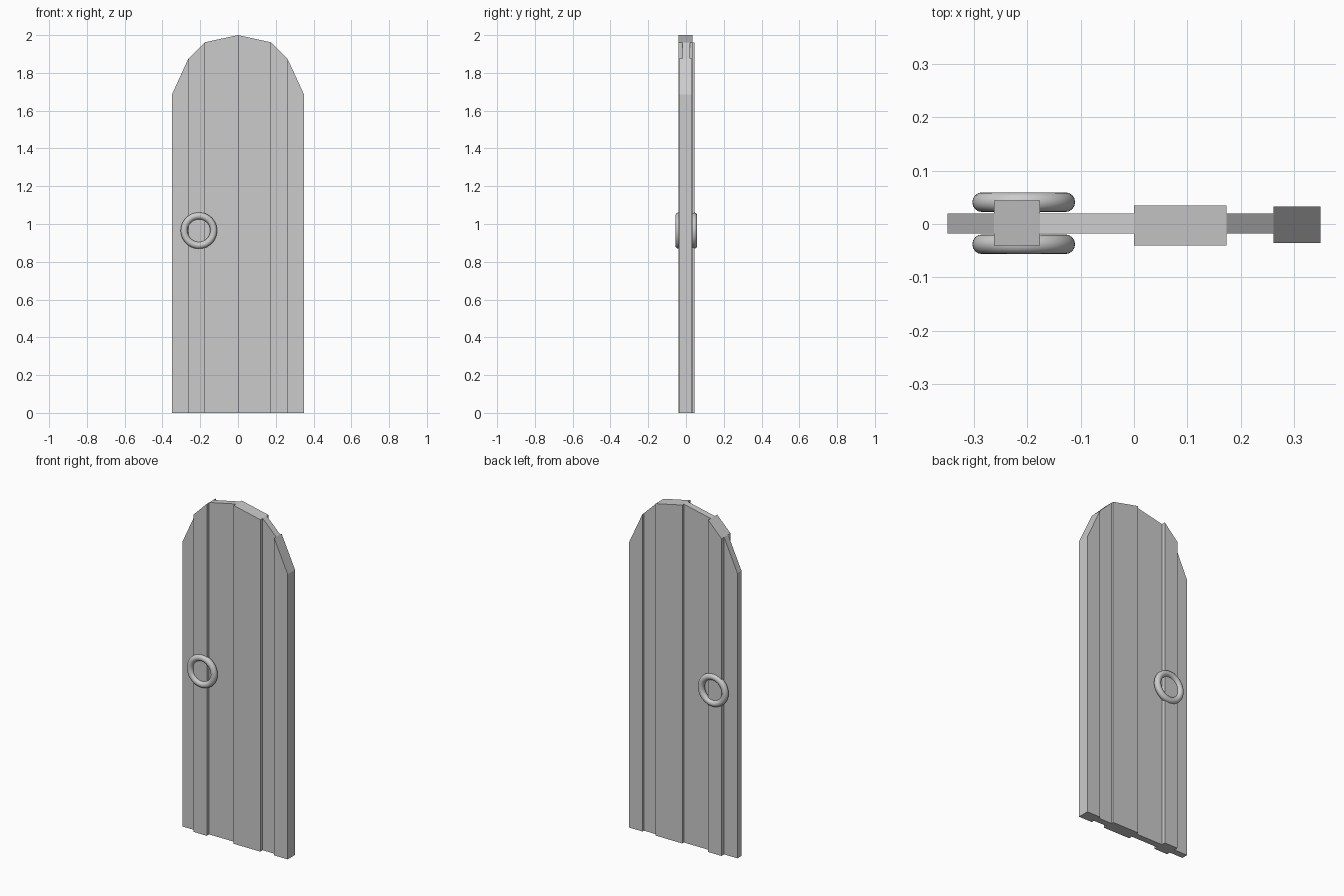
import bpy
import bmesh
from math import pi

cube = bpy.data.objects.get("Cube")
if cube:
    bpy.data.objects.remove(cube, do_unlink=True)


def make_material(name, colour):
    mat = bpy.data.materials.new(name)
    mat.use_nodes = True
    mat.diffuse_color = colour
    mat.node_tree.nodes["Principled BSDF"].inputs["Base Color"].default_value = colour
    return mat


grey = make_material("plain_grey", (0.6, 0.6, 0.6, 1))


def plank(name, x0, x1, top0, top1, y0, y1):
    """Upright board with a sloping top edge, extruded from front to back."""
    bm = bmesh.new()
    outline = [(x0, 0), (x1, 0), (x1, top1), (x0, top0)]
    face = bm.faces.new([bm.verts.new((x, y0, z)) for x, z in outline])
    side = bmesh.ops.extrude_face_region(bm, geom=[face])["geom"]
    verts = [v for v in side if isinstance(v, bmesh.types.BMVert)]
    bmesh.ops.translate(bm, verts=verts, vec=(0, y1 - y0, 0))
    bmesh.ops.recalc_face_normals(bm, faces=bm.faces)
    mesh = bpy.data.meshes.new(name)
    bm.to_mesh(mesh)
    bm.free()
    mesh.materials.append(grey)
    obj = bpy.data.objects.new(name, mesh)
    bpy.context.collection.objects.link(obj)


# Door planks, from right to left, following the arched top
edges = [(-0.35, 1.685), (-0.263, 1.875), (-0.176, 1.962), (0, 2.0),
         (0.174, 1.962), (0.262, 1.875), (0.35, 1.685)]
depths = [(-0.018, 0.02), (-0.04, 0.044), (-0.018, 0.02),
          (-0.04, 0.035), (-0.018, 0.02), (-0.036, 0.033)]
names = ["right_outer", "right_middle", "right_inner",
         "left_inner", "left_middle", "left_outer"]
for name, (x0, t0), (x1, t1), (y0, y1) in zip(names, edges, edges[1:], depths):
    plank(name + "_plank", x0, x1, t0, t1, y0, y1)

# Ring handles on both faces
for name, y in (("front_ring_handle", -0.038), ("back_ring_handle", 0.041)):
    bpy.ops.mesh.primitive_torus_add(
        major_radius=0.078, minor_radius=0.0185, major_segments=48,
        minor_segments=16, location=(-0.207, y, 0.965), rotation=(pi / 2, 0, 0))
    ring = bpy.context.object
    ring.name = name
    ring.data.materials.append(grey)
    bpy.ops.object.shade_smooth()
